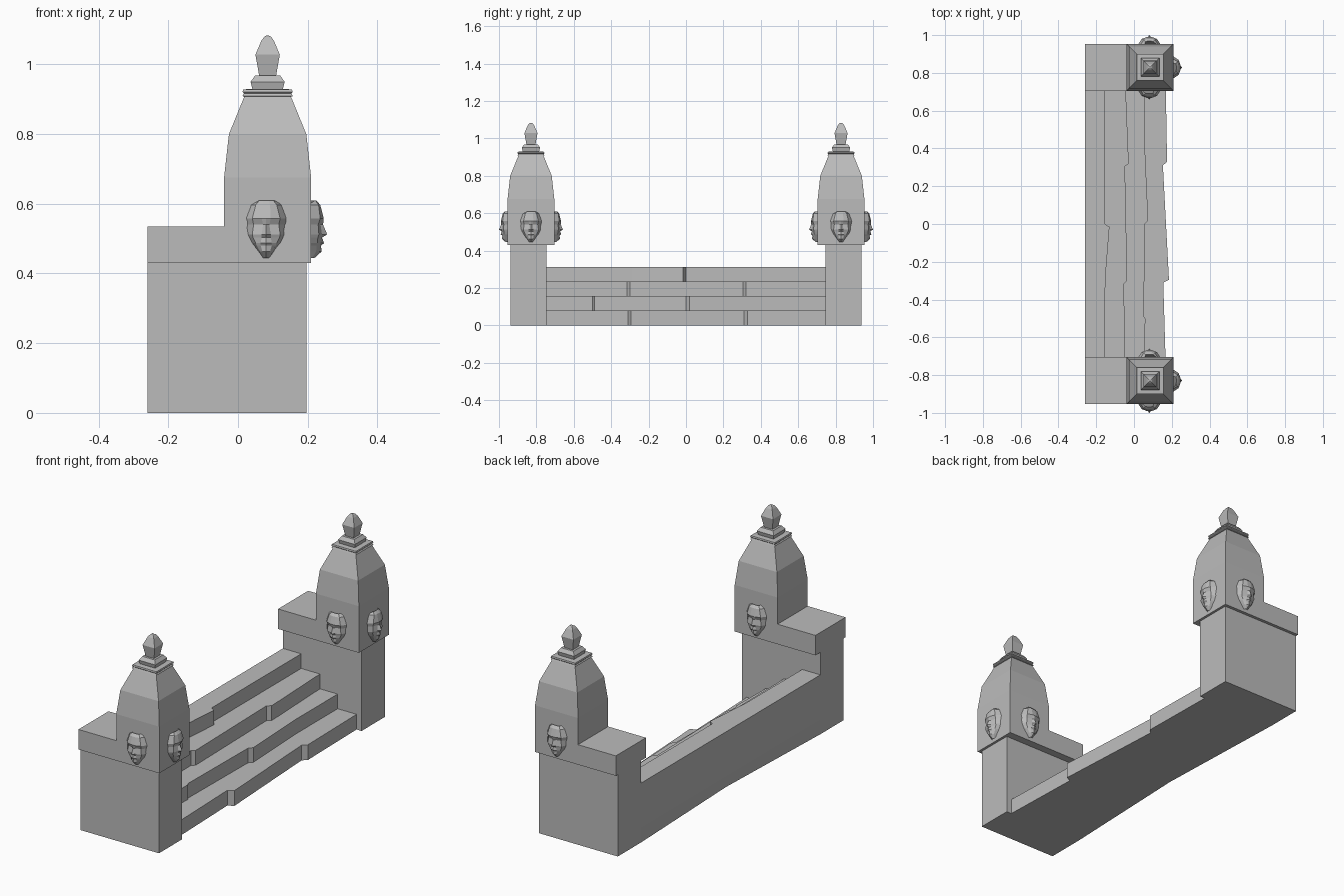
import bpy, bmesh, math
from mathutils import Matrix, Vector

cube = bpy.data.objects.get("Cube")
if cube:
    bpy.data.objects.remove(cube)

stone = bpy.data.materials.new("grey_stone")
stone.use_nodes = True
GREY = (0.5, 0.5, 0.5, 1)
stone.diffuse_color = GREY
stone.node_tree.nodes["Principled BSDF"].inputs["Base Color"].default_value = GREY

POST_Y, TOWER_X, BACK = 0.829, 0.085, -0.26


def finish(name, bm):
    bmesh.ops.recalc_face_normals(bm, faces=bm.faces[:])
    mesh = bpy.data.meshes.new(name)
    bm.to_mesh(mesh)
    bm.free()
    mesh.materials.append(stone)
    obj = bpy.data.objects.new(name, mesh)
    bpy.context.collection.objects.link(obj)
    return obj


def box(name, lo, hi):
    bm = bmesh.new()
    bmesh.ops.create_cube(bm, size=1)
    for v in bm.verts:
        v.co = [lo[i] if v.co[i] < 0 else hi[i] for i in range(3)]
    return finish(name, bm)


def square_stack(name, cx, cy, profile):
    """Square tower lofted through (height, half width) pairs."""
    bm = bmesh.new()
    rings = [[bm.verts.new((cx + sx * h, cy + sy * h, z))
              for sx, sy in ((-1, -1), (1, -1), (1, 1), (-1, 1))] for z, h in profile]
    for a, b in zip(rings, rings[1:]):
        for i in range(4):
            j = (i + 1) % 4
            bm.faces.new((a[i], a[j], b[j], b[i]))
    bm.faces.new(rings[0][::-1])
    bm.faces.new(rings[-1])
    return finish(name, bm)


def step(name, z0, z1, edge):
    """Slab whose worn front edge runs through (y, x) points, from +y to -y."""
    bm = bmesh.new()
    outline = [(x, y) for y, x in edge]
    outline += [(BACK, edge[-1][0]), (BACK, 0), (BACK, edge[0][0])]
    low = [bm.verts.new((x, y, z0)) for x, y in outline]
    high = [bm.verts.new((x, y, z1)) for x, y in outline]
    if z0 == 0:
        low[-2].co.x += 0.027
    bm.faces.new(low)
    bm.faces.new(high[::-1])
    for i in range(len(low)):
        j = (i + 1) % len(low)
        bm.faces.new((low[i], low[j], high[j], high[i]))
    return finish(name, bm)


# Carved face: per row the height, then (half width, depth) from centre to rim
FACE_ROWS = [
    (0.610, (0, 0.014), (0.008, 0.014), (0.020, 0.012), (0.025, -0.01)),
    (0.597, (0, 0.026), (0.011, 0.026), (0.030, 0.021), (0.049, -0.01)),
    (0.558, (0, 0.036), (0.013, 0.036), (0.040, 0.026), (0.064, -0.01)),
    (0.540, (0, 0.034), (0.009, 0.027), (0.036, 0.020), (0.062, -0.01)),
    (0.512, (0, 0.046), (0.013, 0.031), (0.040, 0.022), (0.057, -0.01)),
    (0.503, (0, 0.031), (0.013, 0.029), (0.038, 0.019), (0.053, -0.01)),
    (0.487, (0, 0.037), (0.016, 0.027), (0.030, 0.018), (0.045, -0.01)),
    (0.480, (0, 0.028), (0.016, 0.025), (0.027, 0.016), (0.038, -0.01)),
    (0.463, (0, 0.030), (0.011, 0.023), (0.018, 0.014), (0.024, -0.01)),
    (0.445, (0, 0.010), (0.005, 0.008), (0.008, 0.004), (0.011, -0.01)),
]


def carved_face(name, centre, angle):
    bm = bmesh.new()
    turn = Matrix.Translation(centre) @ Matrix.Rotation(angle, 4, "Z")
    grid = []
    for z, *half in FACE_ROWS:
        row = [(-u, d) for u, d in half[:0:-1]] + half
        grid.append([bm.verts.new(turn @ Vector((d, u, z))) for u, d in row])
    for a, b in zip(grid, grid[1:]):
        for i in range(len(a) - 1):
            bm.faces.new((a[i], b[i], b[i + 1], a[i + 1]))
    rim = [r[0] for r in grid] + grid[-1][1:] + [r[-1] for r in grid[-2::-1]] + grid[0][-2:0:-1]
    bm.faces.new(rim)
    return finish(name, bm)


# End posts with ledge, tower, collar, finial and three carved faces each
TOWER = [(0.43, 0.125), (0.675, 0.125), (0.80, 0.111), (0.91, 0.066)]
COLLAR = [(0.906, 0.064), (0.909, 0.072), (0.917, 0.068), (0.921, 0.072), (0.928, 0.070),
          (0.930, 0.044), (0.950, 0.049), (0.968, 0.036)]
FINIAL = [(0.966, 0.024), (1.028, 0.035), (1.068, 0.018), (1.079, 0.010), (1.083, 0.003)]
for side, s in (("front", -1), ("back", 1)):
    y = s * POST_Y
    inner, outer = sorted((s * 0.745, s * 0.938))
    box(side + "_post", (BACK, inner, 0), (0.197, outer, 0.43))
    box(side + "_ledge", (BACK, y - 0.125, 0.43), (TOWER_X - 0.12, y + 0.125, 0.535))
    for part, profile in (("tower", TOWER), ("collar", COLLAR), ("finial", FINIAL)):
        square_stack(f"{side}_{part}", TOWER_X, y, profile)
    for i, angle in enumerate((-math.pi / 2, 0, math.pi / 2)):
        out = Matrix.Rotation(angle, 3, "Z") @ Vector((0.125, 0, 0))
        carved_face(f"{side}_carved_face_{i + 1}",
                    Vector((TOWER_X - 0.004 * abs(math.sin(angle)), y, 0)) + out, angle)

# Four worn stone steps, lowest first
E = 0.745
EDGES = [
    [(E, 0.168), (0.33, 0.175), (0.31, 0.153), (-0.295, 0.185), (-0.31, 0.155), (-E, 0.168)],
    [(E, 0.058), (0.4, 0.058), (0.02, 0.075), (0, 0.058), (-0.49, 0.052), (-0.5, 0.06), (-E, 0.056)],
    [(E, -0.045), (0.32, -0.028), (0.305, -0.048), (-0.3, -0.036), (-0.315, -0.053), (-E, -0.048)],
    [(E, -0.154), (0, -0.154), (-0.015, -0.13), (-0.29, -0.152), (-E, -0.154)],
]
heights = [0, 0.08, 0.157, 0.235, 0.312]
for i, edge in enumerate(EDGES):
    step(f"step_{i + 1}", heights[i], heights[i + 1], edge)
